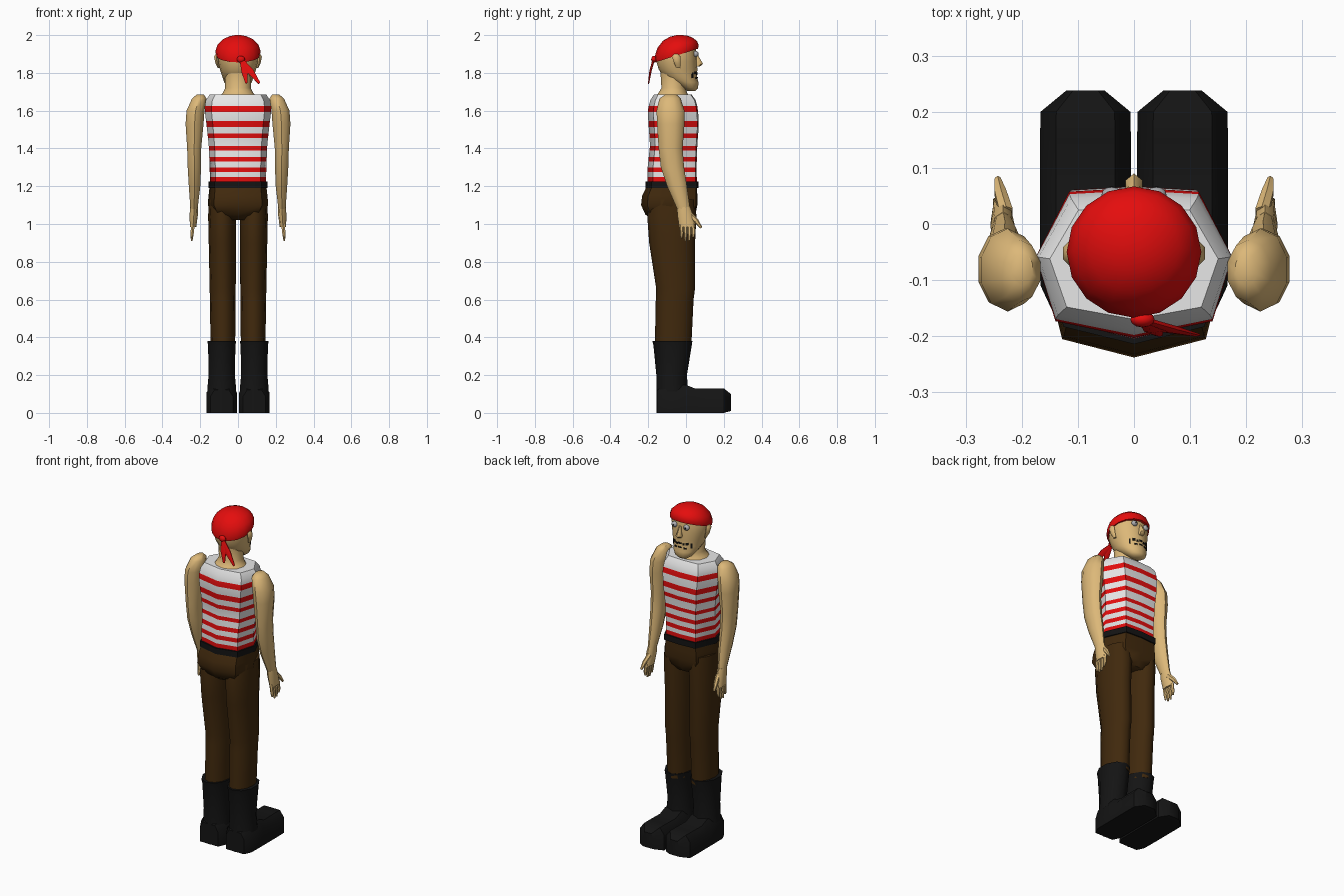
import bpy, bmesh, math
from mathutils import Vector

if "Cube" in bpy.data.objects:
    bpy.data.objects.remove(bpy.data.objects["Cube"])


def mat(name, r, g, b):
    m = bpy.data.materials.new(name)
    m.diffuse_color = (r, g, b, 1)
    m.use_nodes = True
    m.node_tree.nodes["Principled BSDF"].inputs["Base Color"].default_value = m.diffuse_color
    return m


SKIN = mat("skin_tan", 0.72, 0.48, 0.19)
RED = mat("bright_red", 0.78, 0.004, 0.004)
WHITE = mat("shirt_white", 0.85, 0.85, 0.85)
BROWN = mat("dark_brown", 0.052, 0.022, 0.004)
BLACK = mat("boot_black", 0.007, 0.007, 0.007)
GREY = mat("eye_grey", 0.42, 0.42, 0.44)


def loft(name, rings, mats, rule=None, angle=50):
    """Skin a list of equal-length point rings, capped at both ends."""
    bm = bmesh.new()
    vs = [[bm.verts.new(p) for p in r] for r in rings]
    n = len(rings[0])
    for i in range(len(vs) - 1):
        for j in range(n):
            k = (j + 1) % n
            f = bm.faces.new((vs[i][j], vs[i][k], vs[i + 1][k], vs[i + 1][j]))
            f.material_index = rule(i) if rule else 0
    bm.faces.new(vs[0])
    bm.faces.new(vs[-1])
    bmesh.ops.recalc_face_normals(bm, faces=bm.faces[:])
    me = bpy.data.meshes.new(name)
    bm.to_mesh(me)
    bm.free()
    ob = bpy.data.objects.new(name, me)
    bpy.context.collection.objects.link(ob)
    for m in mats:
        me.materials.append(m)
    bpy.ops.object.select_all(action='DESELECT')
    ob.select_set(True)
    bpy.context.view_layer.objects.active = ob
    bpy.ops.object.shade_smooth_by_angle(angle=math.radians(angle))
    return ob


def oval(z, x, y0, y1, rx, n=12, tilt=0.0):
    """Horizontal ring spanning y0..y1, optionally rising towards +y."""
    cy, ry = (y0 + y1) / 2, (y1 - y0) / 2
    out = []
    for i in range(n):
        a = 2 * math.pi * i / n
        dy = ry * math.cos(a)
        out.append((x + rx * math.sin(a), cy + dy, z + tilt * dy))
    return out


BODY = [(0, 1), (.66, .95), (1, .08), (.8, -.78), (0, -1),
        (-.8, -.78), (-1, .08), (-.66, .95)]


def body(z, y0, y1, rx):
    cy, ry = (y0 + y1) / 2, (y1 - y0) / 2
    return [(rx * u, cy + ry * v, z) for u, v in BODY]


def interp(table, z):
    for a, b in zip(table, table[1:]):
        if a[0] <= z <= b[0]:
            t = (z - a[0]) / (b[0] - a[0])
            return [p + (q - p) * t for p, q in zip(a, b)]
    return table[-1]


def ball(name, c, r, m, scale=(1, 1, 1)):
    bpy.ops.mesh.primitive_uv_sphere_add(segments=12, ring_count=8, radius=r, location=c)
    ob = bpy.context.object
    ob.name, ob.scale = name, scale
    ob.data.materials.append(m)
    bpy.ops.object.shade_smooth()


def tube(name, pts, radii, m, n=6):
    """Tapered rod along pts; each radius is (along x, across)."""
    rings = []
    for i, p in enumerate(pts):
        d = Vector(pts[min(i + 1, len(pts) - 1)]) - Vector(pts[max(i - 1, 0)])
        side = d.cross(Vector((1, 0, 0))).normalized()
        u = side.cross(d).normalized()
        a, b = radii[i]
        rings.append([Vector(p) + u * a * math.sin(t * 2 * math.pi / n)
                      + side * b * math.cos(t * 2 * math.pi / n) for t in range(n)])
    return loft(name, rings, [m])


# striped shirt: rings at every stripe edge
SHAPE = [(1.19, -.205, .058, .148), (1.3, -.203, .056, .15), (1.42, -.19, .06, .155),
         (1.52, -.198, .068, .166), (1.6, -.203, .064, .176), (1.65, -.192, .055, .173),
         (1.685, -.17, .03, .15)]
edges = [1.19, 1.225, 1.25, 1.275, 1.30, 1.33, 1.355, 1.39, 1.412, 1.456, 1.48,
         1.514, 1.546, 1.593, 1.624, 1.655, 1.685]
loft("striped_shirt", [body(*interp(SHAPE, z)) for z in edges], [WHITE, RED],
     lambda i: int(i % 2 == 1 and i < 15), 40)

# belt and trouser seat
loft("belt", [body(z, -.214, .066, .157) for z in (1.19, 1.225)], [BLACK])
loft("trouser_seat", [body(1.2, -.208, .058, .15), body(1.15, -.232, .06, .156),
                      body(1.1, -.238, .06, .16), body(1.05, -.215, .05, .13),
                      body(1.02, -.17, .03, .075)], [BROWN])

for s, side in ((-1, "left"), (1, "right")):
    # trouser leg
    loft(side + "_trouser_leg",
         [oval(z, s * x, a, b, r) for z, x, a, b, r in (
             (1.13, .085, -.19, .05, .07), (1.04, .084, -.205, .055, .074),
             (.9, .083, -.195, .048, .072), (.66, .081, -.158, .048, .069),
             (.6, .081, -.16, .04, .068), (.35, .08, -.165, .028, .065))], [BROWN])
    # boot shaft
    loft(side + "_boot_shaft",
         [oval(z, s * x, a, b, r, 10) for z, x, a, b, r in (
             (.38, .086, -.178, .034, .08), (.355, .086, -.172, .03, .076),
             (.2, .086, -.157, .005, .073), (.13, .086, -.156, .01, .08),
             (0, .086, -.156, .0, .082))], [BLACK])
    # boot foot, lofted heel to toe
    foot = []
    for y, w, h, z0 in ((-.153, .06, .12, 0), (-.11, .08, .15, 0), (0, .081, .148, 0),
                        (.05, .081, .128, 0), (.15, .081, .13, 0), (.2, .08, .13, 0),
                        (.238, .034, .1, .01)):
        foot.append([(s * .0865 + w * u, y, z0 + (h - z0) * v) for u, v in (
            (-1, 0), (1, 0), (1, .72), (.65, 1), (-.65, 1), (-1, .72))])
    loft(side + "_boot_foot", foot, [BLACK], angle=40)

    # arm
    loft(side + "_arm",
         [oval(z, s * x, a, b, r, 10) for z, x, a, b, r in (
             (1.685, .2, -.11, -.05, .02), (1.665, .205, -.14, -.028, .04),
             (1.6, .225, -.156, -.008, .05), (1.53, .23, -.153, -.008, .05),
             (1.4, .232, -.145, -.018, .039), (1.3, .231, -.133, -.01, .037),
             (1.2, .23, -.1, .005, .032), (1.08, .233, -.047, .022, .02))], [SKIN])
    # hand, fingers and thumb
    loft(side + "_palm",
         [oval(z, s * x, a, b, r, 8) for z, x, a, b, r in (
             (1.09, .233, -.047, .022, .021), (1.05, .234, -.046, .036, .022),
             (.985, .238, -.036, .052, .017))], [SKIN])
    for i, tip in enumerate((.925, .91, .912, .93)):
        y = -.024 + i * .0205
        tube(f"{side}_finger_{i + 1}",
             [(s * .238, y, 1.0), (s * .243, y + .002, .95), (s * .245, y, tip)],
             [(.011, .011), (.01, .01), (.005, .005)], SKIN)
    tube(side + "_thumb", [(s * .228, .02, 1.05), (s * .238, .055, 1.015), (s * .243, .08, .98)],
         [(.014, .016), (.012, .013), (.006, .007)], SKIN)

    # ear and eye
    loft(side + "_ear",
         [oval(z, s * x, a, b, r, 6) for z, x, a, b, r in (
             (1.825, .102, -.05, -.03, .006), (1.85, .111, -.062, -.028, .01),
             (1.885, .115, -.074, -.03, .013), (1.9, .112, -.065, -.04, .007))], [SKIN])
    ball(side + "_eye", (s * .04, .052, 1.9), .018, GREY, (1, .8, .9))
    ball(side + "_pupil", (s * .04, .0645, 1.9), .005, BLACK, (1, .6, 1))

# neck and head
loft("neck", [oval(z, 0, a, b, r) for z, a, b, r in (
    (1.67, -.165, .02, .1), (1.695, -.145, .005, .08), (1.72, -.13, .0, .068),
    (1.8, -.135, .0, .07))], [SKIN])
HEAD = [(1.705, .005, .05, .03), (1.72, -.02, .064, .052), (1.75, -.07, .066, .073),
        (1.78, -.122, .058, .083), (1.82, -.145, .06, .096), (1.86, -.157, .058, .105),
        (1.9, -.158, .056, .11), (1.94, -.145, .05, .1)]
loft("head", [oval(z, 0, a, b, r, 16) for z, a, b, r in HEAD], [SKIN])
loft("nose", [oval(z, 0, a, b, r, 6) for z, a, b, r in (
    (1.9, .04, .06, .008), (1.865, .04, .08, .012), (1.848, .04, .09, .018),
    (1.835, .04, .075, .014))], [SKIN])

# patchy stubble plates around the mouth
for i, (x, z, w, h) in enumerate((
        (-.058, 1.788, .01, .03), (-.04, 1.8, .014, .014), (-.022, 1.795, .012, .01),
        (0, 1.8, .018, .009), (.022, 1.795, .012, .01), (.04, 1.8, .014, .014),
        (.058, 1.788, .01, .03), (-.03, 1.772, .016, .008), (0, 1.775, .02, .006),
        (.03, 1.772, .016, .008))):
    _, a, b, r = interp(HEAD, z)
    c, ry = (a + b) / 2, (b - a) / 2
    root = math.sqrt(1 - (x / r) ** 2)
    bpy.ops.mesh.primitive_cube_add(size=1, location=(x, c + ry * root - .001, z))
    ob = bpy.context.object
    ob.name, ob.scale = f"stubble_{i + 1}", (w, .008, h)
    ob.rotation_euler.z = -math.atan2(ry * x / r, r * root)
    ob.data.materials.append(BLACK)

# bandana with knot and two tails
loft("bandana", [oval(z, 0, a, b, r, 16, t) for z, a, b, r, t in (
    (1.892, -.163, .064, .116, .32), (1.915, -.167, .067, .12, .28),
    (1.95, -.152, .058, .108, .18), (1.978, -.122, .036, .08, .1),
    (1.994, -.085, .01, .045, .05), (2.0, -.05, -.02, .015, 0))], [RED])
ball("bandana_knot", (.015, -.17, 1.872), .018, RED, (1.2, .8, 1))
for i, (mx, ex) in enumerate(((.065, .113), (.035, .045))):
    tube(f"bandana_tail_{i + 1}",
         [(.015, -.17, 1.875), (mx, -.188, 1.81), (ex, -.198, 1.745)],
         [(.008, .006), (.02, .006), (.007, .003)], RED)
